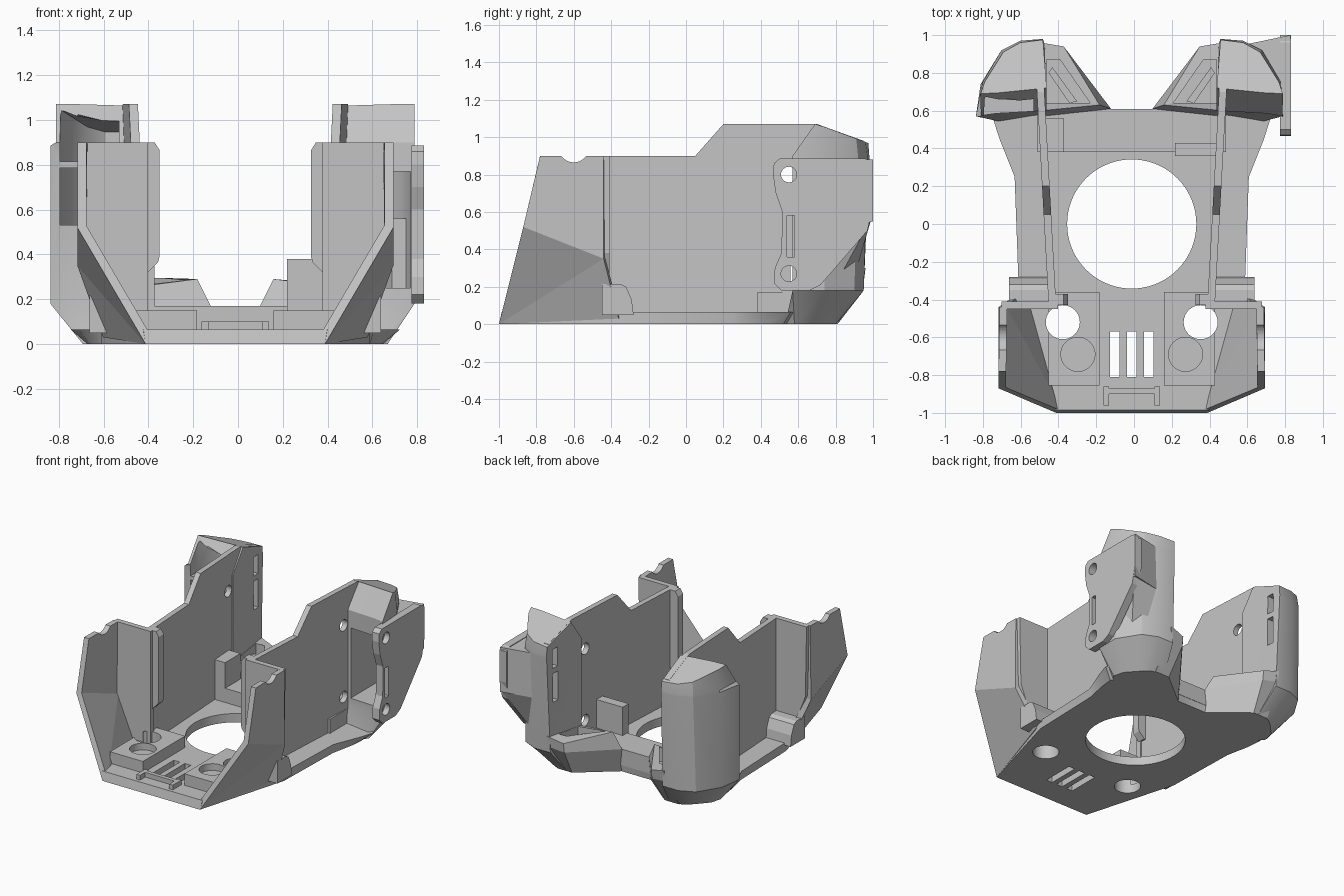
import bpy, bmesh
from math import sin, cos, pi

old = bpy.data.objects.get("Cube")
if old:
    bpy.data.objects.remove(old, do_unlink=True)

MID = -.012  # mirror plane of the body

grey = bpy.data.materials.new("plain grey")
grey.use_nodes = True
grey.diffuse_color = (0.55, 0.55, 0.55, 1)
grey.node_tree.nodes["Principled BSDF"].inputs["Base Color"].default_value = (0.55, 0.55, 0.55, 1)


def loft(name, rings, side=1):
    """Closed solid through rings of equal point count, optionally flipped to -x."""
    bm = bmesh.new()
    loops = [[bm.verts.new((side * x + MID, y, z)) for x, y, z in ring] for ring in rings]
    n = len(loops[0])
    for a, b in zip(loops, loops[1:]):
        for i in range(n):
            j = (i + 1) % n
            bm.faces.new((a[i], a[j], b[j], b[i]))
    bm.faces.new(loops[0])
    bm.faces.new(loops[-1])
    bmesh.ops.recalc_face_normals(bm, faces=bm.faces)
    return add(name, bm)


def add(name, bm):
    mesh = bpy.data.meshes.new(name)
    bm.to_mesh(mesh)
    bm.free()
    mesh.materials.append(grey)
    ob = bpy.data.objects.new(name, mesh)
    bpy.context.collection.objects.link(ob)
    return ob


def prism(name, pts, lo, hi, axis="z", side=1, shear=0):
    """Extrude a 2D outline along an axis."""
    def place(a, b, d):
        x, y, z = {"z": (a, b, d), "y": (a, d, b), "x": (d, a, b)}[axis]
        return (x + shear * (y + 0.43), y, z)
    return loft(name, [[place(a, b, d) for a, b in pts] for d in (lo, hi)], side)


def box(name, x0, x1, y0, y1, z0, z1, side=1):
    return prism(name, [(x0, y0), (x1, y0), (x1, y1), (x0, y1)], z0, z1, "z", side)


def disc(u, v, r, n=48):
    return [(u + r * cos(2 * pi * i / n), v + r * sin(2 * pi * i / n)) for i in range(n)]


def apply(ob, mod):
    bpy.context.view_layer.objects.active = ob
    bpy.ops.object.modifier_apply(modifier=mod.name)


def cut(ob, *cutters):
    """Subtract the cutters and delete them."""
    for c in cutters:
        c.hide_render = True
        mod = ob.modifiers.new("cut", "BOOLEAN")
        mod.operation, mod.solver, mod.object = "DIFFERENCE", "EXACT", c
        apply(ob, mod)
        bpy.data.objects.remove(c, do_unlink=True)


def smooth(ob):
    bpy.ops.object.select_all(action="DESELECT")
    ob.select_set(True)
    bpy.context.view_layer.objects.active = ob
    bpy.ops.object.shade_smooth_by_angle(angle=0.5)


def sheet(name, verts, faces, thick, side):
    """Open skin thickened inward, towards the middle of the body."""
    bm = bmesh.new()
    vs = [bm.verts.new((side * x + MID, y, z)) for x, y, z in verts]
    for f in faces:
        bm.faces.new([vs[i] for i in f])
    bmesh.ops.recalc_face_normals(bm, faces=bm.faces)
    if sum(f.normal.x for f in bm.faces) * side < 0:
        bmesh.ops.reverse_faces(bm, faces=bm.faces)
    ob = add(name, bm)
    mod = ob.modifiers.new("thickness", "SOLIDIFY")
    mod.thickness, mod.offset, mod.use_even_offset = thick, -1, True
    apply(ob, mod)
    return ob


# Base plate with flange, round opening and plain vents
def mirrored(half, z):
    return [(x, y, z) for x, y in half] + [(-x, y, z) for x, y in reversed(half)]


under = [(.40, -1), (.6, -.3), (.615, .25), (.65, .42), (.66, .52), (.55, .68), (.12, .6)]
over = [(.41, -.985), (.6, -.3), (.62, .25), (.7, .45), (.735, .56), (.6, .7), (.12, .61)]
base = loft("base_plate", [mirrored(under, 0), mirrored(over, .065)])
cut(base, prism("opening", disc(0, 0, .342, 72), -.1, .3))
for x in (-.09, 0, .09):
    cut(base, box("vent", x - .025, x + .025, -.81, -.57, -.1, .3))
for x in (-.365, .365):
    cut(base, prism("bore", disc(x, -.52, .09), -.1, .3))
smooth(base)

# Back cross bar
bar = prism("back_bar", [(-.5, .38), (.5, .38), (.5, .58), (.12, .61), (-.12, .61), (-.5, .58)], .05, .17)

# Small front lip
for s in (1, -1):
    box("front_lip_post", .12, .15, -.96, -.86, .06, .1, s)
box("front_lip", -.13, .13, -.9, -.87, .06, .1)

# Rear shell cross-sections
foot = [(.4, .57), (.64, .53), (.68, .58), (.66, .66), (.58, .75), (.52, .8), (.42, .81)]
belly = [(.45, .6), (.72, .585), (.825, .57), (.8, .74), (.7, .9), (.59, .95), (.46, .95)]
chest = [(.45, .6), (.72, .585), (.825, .57), (.79, .75), (.69, .92), (.59, .97), (.47, .98)]
crown = [(.45, .72), (.7, .695), (.8, .69), (.78, .75), (.68, .91), (.59, .96), (.47, .975)]
pocket = [(.52, .4), (.785, .4), (.78, .66), (.74, .75), (.66, .87), (.58, .92), (.52, .92)]

for s in (1, -1):
    tag = "left_" if s > 0 else "right_"

    # Front pads with one through bore and one blind recess each
    pad = box(tag + "front_pad", .17, .44, -.855, -.36, .05, .15, s)
    cut(pad, prism("bore", disc(.365, -.52, .09), -.1, .3, "z", s),
        prism("recess", disc(.285, -.69, .09), .1, .3, "z", s))
    smooth(pad)

    # Front corner: leaning lower panel and upright upper panel
    pts = [(.40, -1, 0), (.705, -.87, .52), (.705, -.44, .35), (.59, -.36, .03),
           (.705, -.78, .9), (.7, -.44, .9)]
    panel = sheet(tag + "corner_panel", pts, [(0, 2, 1), (0, 3, 2), (1, 2, 5, 4)], .04, s)
    cut(panel, prism("groove", disc(-.6, .945, .08), .5, .9, "x", s))

    # Forward-facing return, inner rail and side tab
    prism(tag + "front_return", [(.39, .05), (.55, .05), (.68, .38), (.69, .9), (.39, .9)],
          -.45, -.41, "y", s)
    prism(tag + "inner_rail", [(.338, .39), (.345, .365), (.39, .32), (.42, .32), (.42, .9),
          (.36, .9), (.338, .865)], -.43, -.37, "y", s)
    prism(tag + "side_tab", [(-.45, .05), (-.28, .05), (-.29, .13), (-.32, .2), (-.35, .215), (-.45, .215)],
          .43, .65, "x", s)

    # Long thin side wall with stepped top and screw holes
    wall = prism(tag + "side_wall", [(-.43, .05), (-.43, .9), (.05, .9), (.2, 1.07), (.7, 1.07),
                 (.95, .98), (.95, .25), (.8, .05)], .4, .44, "x", s, .055)
    for z in (.8, .27):
        cut(wall, prism("screw_hole", disc(.55, z, .042, 24), .3, .7, "x", s))

    # Rear shell, hollowed from the front
    limit = .8 if s > 0 else .83
    shell = loft(tag + "rear_shell", [
        [(x, y, 0) for x, y in foot],
        [(min(x, limit), y, .18) for x, y in belly],
        [(min(x, limit), y, .885) for x, y in chest],
        [(min(x, .799), y, .9) for x, y in chest],
        [(x, y, 1.07 - max(0, y - .7) * .37) for x, y in crown]], s)
    if s > 0:
        cut(shell, prism("hollow", pocket, .25, .77))
    else:
        cut(shell, prism("hollow", pocket, .53, .785, "z", s),
            loft("hollow", [[(x, y, .815) for x, y in pocket],
                            [(x, y, 1.045 - max(0, y - .7) * .45) for x, y in pocket]], s))
    for part in (shell, wall):
        for lo, hi in ((.54, .75), (.79, .93)):
            cut(part, box("window", .35, .55, .86, .915, lo, hi, s))
    smooth(shell)

    # Low rear lobe with a sloping recess
    lobe = loft(tag + "rear_lobe", [
        [(.12, .6, 0), (.38, .81, 0), (.5, .81, 0), (.5, .52, 0)],
        [(.11, .61, .17), (.36, .93, .2), (.48, .95, .22), (.48, .57, .17)],
        [(.17, .63, .29), (.36, .94, .27), (.48, .96, .3), (.48, .6, .25)]], s)
    cut(lobe, prism("trough", [(.22, .64), (.38, .87), (.45, .87), (.45, .64)], .18, .5, "z", s))
    prism(tag + "lobe_rib", [(.29, .65), (.42, .83), (.44, .8), (.33, .64)], .15, .24, "z", s)

# Inner brackets near the back
box("left_bracket", .23, .45, .36, .43, .15, .38)
box("right_bracket", .36, .47, .38, .56, .15, .36, -1)

# Mounting ear on the left side, with holes and a slot
ear = prism("mounting_ear", [(.47, .86), (.5, .885), (.96, .885), (1, .86), (1, .63), (.97, .5), (.72, .21),
            (.66, .18), (.51, .18), (.47, .22), (.475, .3), (.51, .38), (.515, .6), (.48, .7), (.465, .8)],
            .785, .842, "x")
cut(ear, prism("screw_hole", disc(.55, .8, .042, 24), .6, .9, "x"),
    prism("screw_hole", disc(.55, .27, .042, 24), .6, .9, "x"),
    box("slot", .6, .9, .54, .58, .36, .58))
prism("ear_bridge", [(.6, .95), (.84, 1), (.84, .7), (.76, .74)], .55, .88)
loft("ear_gusset", [[(.6, .9, .25), (.72, .82, .25), (.8, .7, .25), (.7, .7, .25)],
                    [(.6, .95, .56), (.84, .99, .56), (.84, .7, .56), (.7, .7, .56)]])
